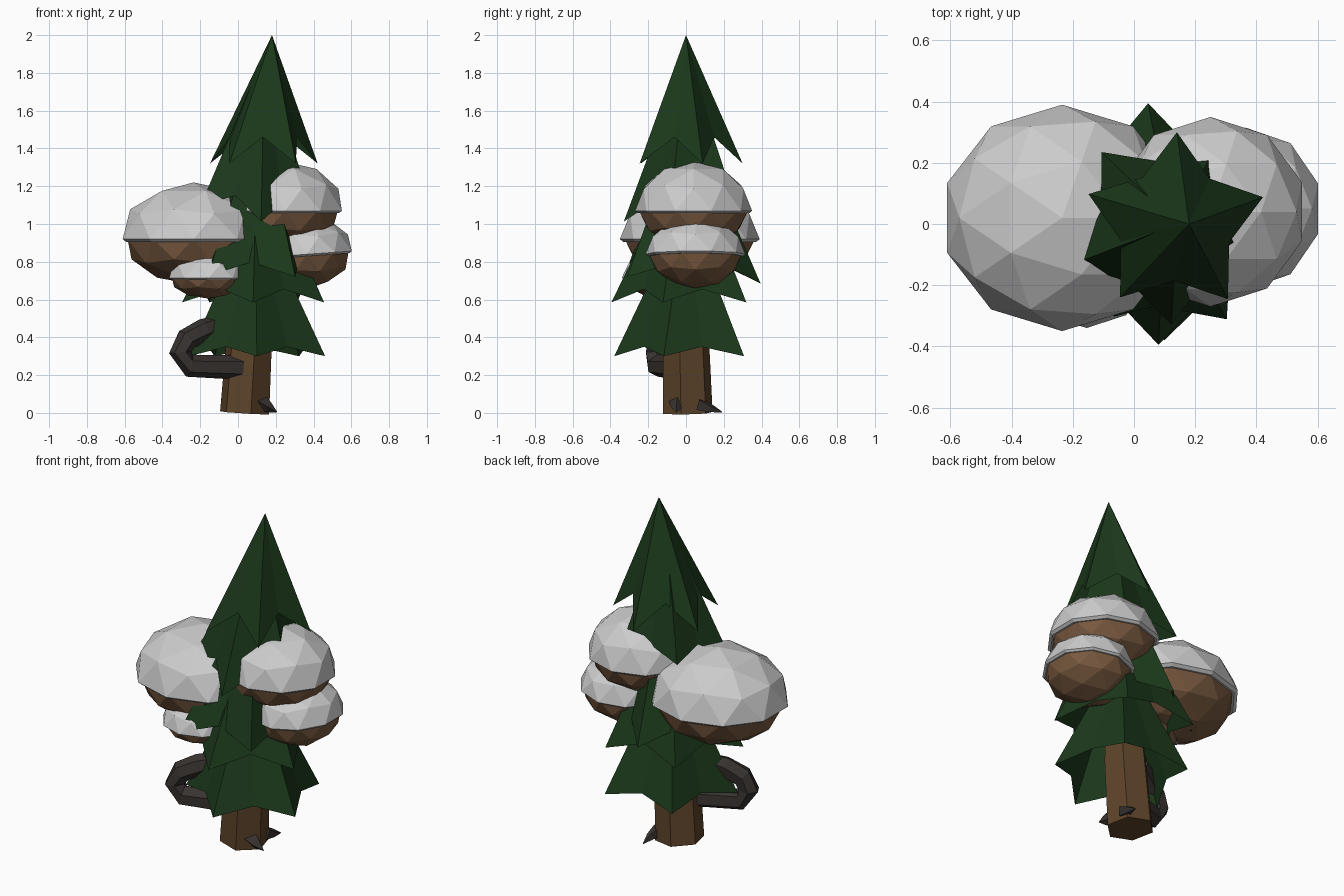
import bpy, bmesh, math
from mathutils import Vector, Matrix

if "Cube" in bpy.data.objects:
    bpy.data.objects.remove(bpy.data.objects["Cube"])


def material(name, rgb):
    m = bpy.data.materials.new(name)
    m.diffuse_color = (*rgb, 1)
    m.use_nodes = True
    m.node_tree.nodes["Principled BSDF"].inputs["Base Color"].default_value = m.diffuse_color
    return m


GREEN = material("needles", (0.011, 0.04, 0.011))
BARK = material("bark", (0.11, 0.057, 0.023))
DARK = material("dark_wood", (0.04, 0.033, 0.03))
TAN = material("clump_brown", (0.19, 0.1, 0.05))


def finish(name, bm, mat=None):
    bmesh.ops.recalc_face_normals(bm, faces=bm.faces)
    me = bpy.data.meshes.new(name)
    bm.to_mesh(me)
    bm.free()
    ob = bpy.data.objects.new(name, me)
    bpy.context.collection.objects.link(ob)
    if mat:
        me.materials.append(mat)
    return ob


def tube(name, path, radii, sides, mat, turn=0):
    """Faceted tube along a path of points."""
    bm = bmesh.new()
    pts = [Vector(p) for p in path]
    rings = []
    for i, p in enumerate(pts):
        d = (pts[min(i + 1, len(pts) - 1)] - pts[max(i - 1, 0)]).normalized()
        ref = Vector((0, 1, 0))
        u = (ref - d * ref.dot(d)).normalized()
        v = d.cross(u)
        ang = [turn + 2 * math.pi * k / sides for k in range(sides)]
        rings.append([bm.verts.new(p + radii[i] * (u * math.cos(a) + v * math.sin(a))) for a in ang])
    for a, b in zip(rings, rings[1:]):
        for k in range(sides):
            n = (k + 1) % sides
            bm.faces.new((a[k], a[n], b[n], b[k]))
    bm.faces.new(rings[0])
    bm.faces.new(rings[-1])
    return finish(name, bm, mat)


def tier(name, centre, radius, apex, first, tilt=(0, 0), notch=0.68, rise=0.05):
    """Five-pointed star skirt, open below, rising to an apex."""
    bm = bmesh.new()
    cx, cy, cz = centre
    ring = []
    for k in range(10):
        a = math.radians(first + 36 * k)
        r = radius * (notch if k % 2 else 1)
        x, y = r * math.cos(a), r * math.sin(a)
        z = cz + tilt[0] * x + tilt[1] * y + (rise if k % 2 else 0)
        ring.append(bm.verts.new((cx + x, cy + y, z)))
    top = bm.verts.new(apex)
    for k in range(10):
        bm.faces.new((ring[k], ring[(k + 1) % 10], top))
    return finish(name, bm, GREEN)


def half_ball(name, centre, scale, upper, mat=None, tip=0):
    """Half of a low-poly ball, closed at its flat side."""
    bm = bmesh.new()
    bmesh.ops.create_icosphere(bm, subdivisions=2, radius=1)
    geom = bm.verts[:] + bm.edges[:] + bm.faces[:]
    bmesh.ops.bisect_plane(bm, geom=geom, dist=1e-3, plane_co=(0, 0, 0), plane_no=(0, 0, 1),
                           clear_inner=upper, clear_outer=not upper)
    bmesh.ops.holes_fill(bm, edges=[e for e in bm.edges if e.is_boundary])
    if upper:  # turned-under rim below the cap
        rim = [f for f in bm.faces if len(f.verts) > 4]
        bmesh.ops.inset_region(bm, faces=rim, thickness=0.05)
        for v in {v for f in rim for v in f.verts}:
            v.co.z -= 0.05
    bm.transform(Matrix.Translation(centre) @ Matrix.Rotation(math.radians(tip), 4, 'Y')
                 @ Matrix.Diagonal((*scale, 1)))
    return finish(name, bm, mat)


# Leaning trunk
tube("trunk", [(0.035, 0.01, 0), (0.06, 0, 0.4), (0.09, 0, 1.0)], [0.135, 0.125, 0.08], 6, BARK, 0.25)

# Foliage tiers, bottom to top
tier("foliage_bottom", (0.1, 0, 0.30), 0.38, (0.09, 0, 1.1), -90, (0, 0), 0.72)
tier("foliage_lower", (0.08, 0, 0.585), 0.395, (0.1, 0, 1.4), -90, (0, 0), 0.7, 0.07)
tier("foliage_middle", (0.06, 0, 0.705), 0.395, (0.12, 0, 1.6), 92, (0, -0.05), 0.68, 0.08)
tier("foliage_upper", (0.10, -0.01, 1.08), 0.32, (0.14, 0, 1.9), 130, (-0.15, 0.2), 0.67, 0.09)
tier("foliage_top", (0.135, 0.0, 1.32), 0.30, (0.18, 0, 2.0), 17, (0, 0), 0.62, 0.14)

# Snow-capped clumps: centre, half width x, half width y, cap height, depth below, tip
clumps = {
    "left": ((-0.235, 0.02, 0.92), 0.395, 0.37, 0.30, 0.24, 0),
    "right_upper": ((0.25, 0.04, 1.07), 0.315, 0.31, 0.26, 0.2, 0),
    "right_lower": ((0.365, 0.05, 0.84), 0.25, 0.265, 0.20, 0.18, -4),
    "front": ((-0.155, -0.12, 0.715), 0.22, 0.22, 0.155, 0.11, 0),
}
for key, (c, rx, ry, up, down, tip) in clumps.items():
    half_ball("snow_cap_" + key, c, (rx, ry, up), True, None, tip)
    half_ball("clump_" + key, c, (rx * 0.93, ry * 0.93, down), False, TAN, tip)

# Bent side branch
tube("branch", [(0.02, -0.05, 0.24), (-0.26, -0.15, 0.25), (-0.305, -0.16, 0.32),
                (-0.27, -0.15, 0.39), (-0.18, -0.11, 0.44), (-0.09, -0.06, 0.47)],
     [0.065, 0.06, 0.06, 0.06, 0.06, 0.05], 6, DARK, 0.5)

# Root spikes at the foot
tube("root_right", [(0.11, -0.04, 0.06), (0.16, -0.05, 0.03), (0.205, -0.05, 0.004)],
     [0.05, 0.03, 0.003], 4, DARK)
tube("root_back", [(0.13, 0.07, 0.045), (0.145, 0.13, 0.025), (0.15, 0.19, 0.004)],
     [0.04, 0.024, 0.003], 4, DARK)
